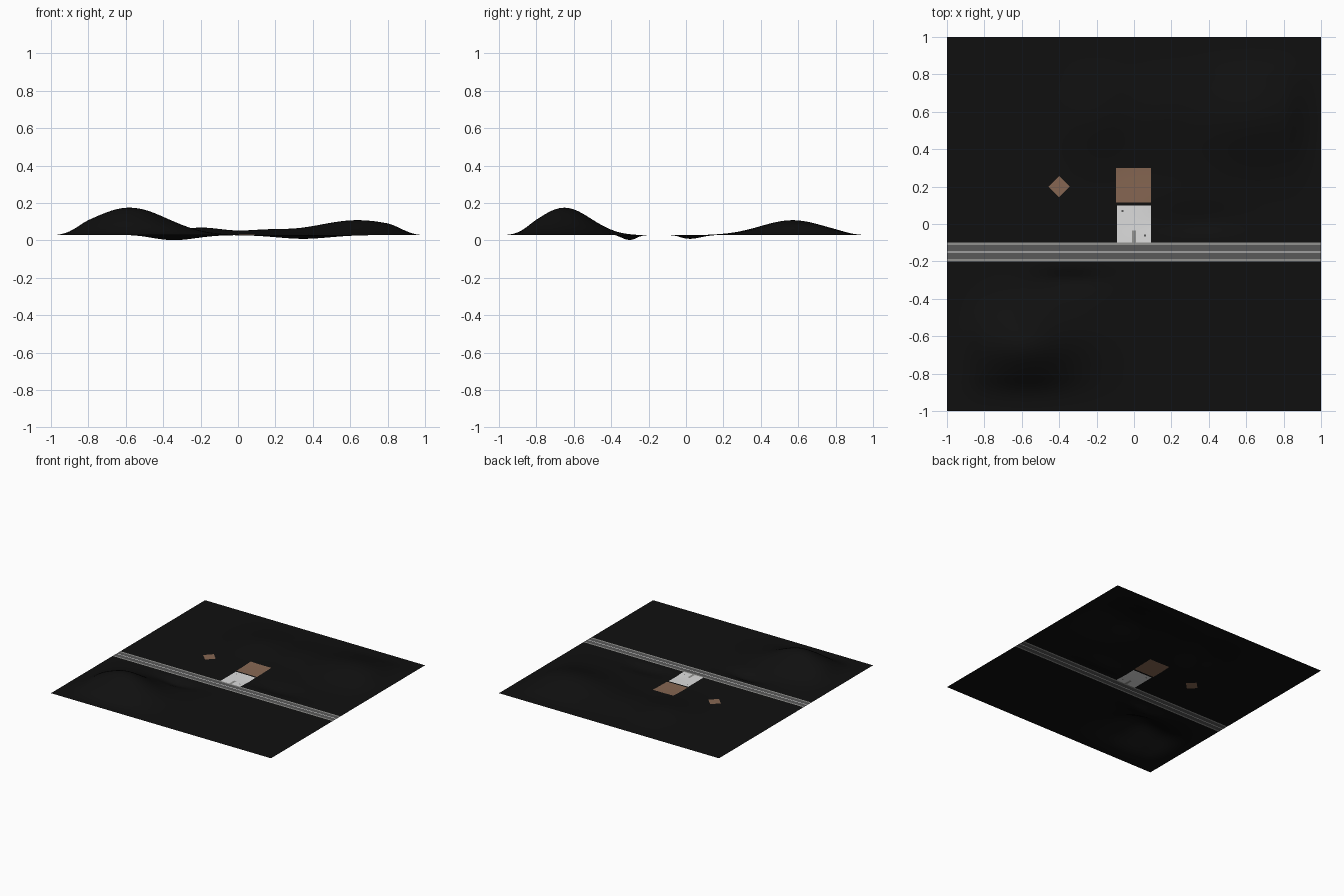
import bpy, bmesh, math
from mathutils import Vector

if "Cube" in bpy.data.objects:
    bpy.data.objects.remove(bpy.data.objects["Cube"])


def material(name, r, g, b):
    m = bpy.data.materials.new(name)
    m.diffuse_color = (r, g, b, 1)
    m.use_nodes = True
    m.node_tree.nodes["Principled BSDF"].inputs["Base Color"].default_value = m.diffuse_color
    return m


COLOURS = [
    material("black_ground", 0.005, 0.005, 0.005),
    material("asphalt", 0.1, 0.1, 0.1),
    material("kerb_grey", 0.29, 0.29, 0.28),
    material("concrete_white", 0.72, 0.72, 0.72),
    material("earth_brown", 0.24, 0.135, 0.085),
    material("line_white", 0.8, 0.8, 0.8),
]

# Painted areas: x0, x1, y0, y1, colour index (later ones lie on top)
AREAS = [
    (-0.09, 0.09, -0.10, 0.10, 3),       # concrete yard
    (-0.01, 0.01, -0.10, -0.035, 2),     # entry strip
    (-0.066, -0.056, 0.065, 0.075, 1),   # small drain
    (0.054, 0.064, -0.066, -0.056, 1),   # small drain
    (-0.095, 0.092, 0.115, 0.30, 4),     # earth field
    (-1, 1, -0.20, -0.098, 1),           # road
    (-1, 1, -0.20, -0.187, 2),           # kerbs
    (-1, 1, -0.111, -0.098, 2),
    (-1, 1, -0.152, -0.146, 5),          # centre line
]
PX, PY, PR = -0.4, 0.2, 0.057            # diamond earth patch

# Hills and hollows: x, y, height, spread in x, spread in y
HILLS = [
    (-0.58, -0.65, 0.147, 0.20, 0.14),
    (0.64, 0.57, 0.080, 0.23, 0.17),
    (-0.20, 0.58, 0.040, 0.13, 0.15),
    (0.14, 0.60, 0.022, 0.12, 0.14),
    (-0.35, -0.30, -0.030, 0.12, 0.05),
    (0.35, 0.02, -0.020, 0.14, 0.06),
]


def smooth(t):
    t = max(0.0, min(1.0, t))
    return t * t * (3 - 2 * t)


def height(x, y):
    h = sum(a * math.exp(-((x - cx) / sx) ** 2 / 2 - ((y - cy) / sy) ** 2 / 2)
            for cx, cy, a, sx, sy in HILLS)
    rim = smooth((1 - abs(x)) / 0.2) * smooth((1 - abs(y)) / 0.2)
    road = smooth((abs(y + 0.15) - 0.05) / 0.1)
    return max(0.0, 0.028 + h * rim * road)


def colour(c):
    if abs(c.x - PX) + abs(c.y - PY) < PR:
        return 4
    index = 0
    for x0, x1, y0, y1, k in AREAS:
        if x0 < c.x < x1 and y0 < c.y < y1:
            index = k
    return index


# Terrain sheet, cut along the outlines of every painted area
bm = bmesh.new()
bmesh.ops.create_grid(bm, x_segments=80, y_segments=80, size=1)


def cut(geom, co, no):
    return bmesh.ops.bisect_plane(bm, geom=geom, dist=1e-5, plane_co=co, plane_no=no)


for x in sorted({v for a in AREAS for v in a[:2] if abs(v) < 1} | {PX - PR, PX + PR}):
    cut(bm.verts[:] + bm.edges[:] + bm.faces[:], (x, 0, 0), (1, 0, 0))
for y in sorted({v for a in AREAS for v in a[2:4]} | {PY - PR, PY + PR}):
    cut(bm.verts[:] + bm.edges[:] + bm.faces[:], (0, y, 0), (0, 1, 0))

# Diagonal cuts for the diamond patch only
for sx in (-1, 1):
    for sy in (-1, 1):
        faces = [f for f in bm.faces
                 if max(abs(f.calc_center_median().x - PX),
                        abs(f.calc_center_median().y - PY)) < PR]
        parts = set(faces) | {e for f in faces for e in f.edges} | {v for f in faces for v in f.verts}
        cut(list(parts), (PX + sx * PR, PY, 0), (sx, sy, 0))

for f in bm.faces:
    f.material_index = colour(f.calc_center_median())
    f.smooth = True
for v in bm.verts:
    v.co.z = height(v.co.x, v.co.y)
bm.normal_update()

mesh = bpy.data.meshes.new("terrain_with_road")
bm.to_mesh(mesh)
bm.free()
for m in COLOURS:
    mesh.materials.append(m)
terrain = bpy.data.objects.new("terrain_with_road", mesh)
bpy.context.collection.objects.link(terrain)
